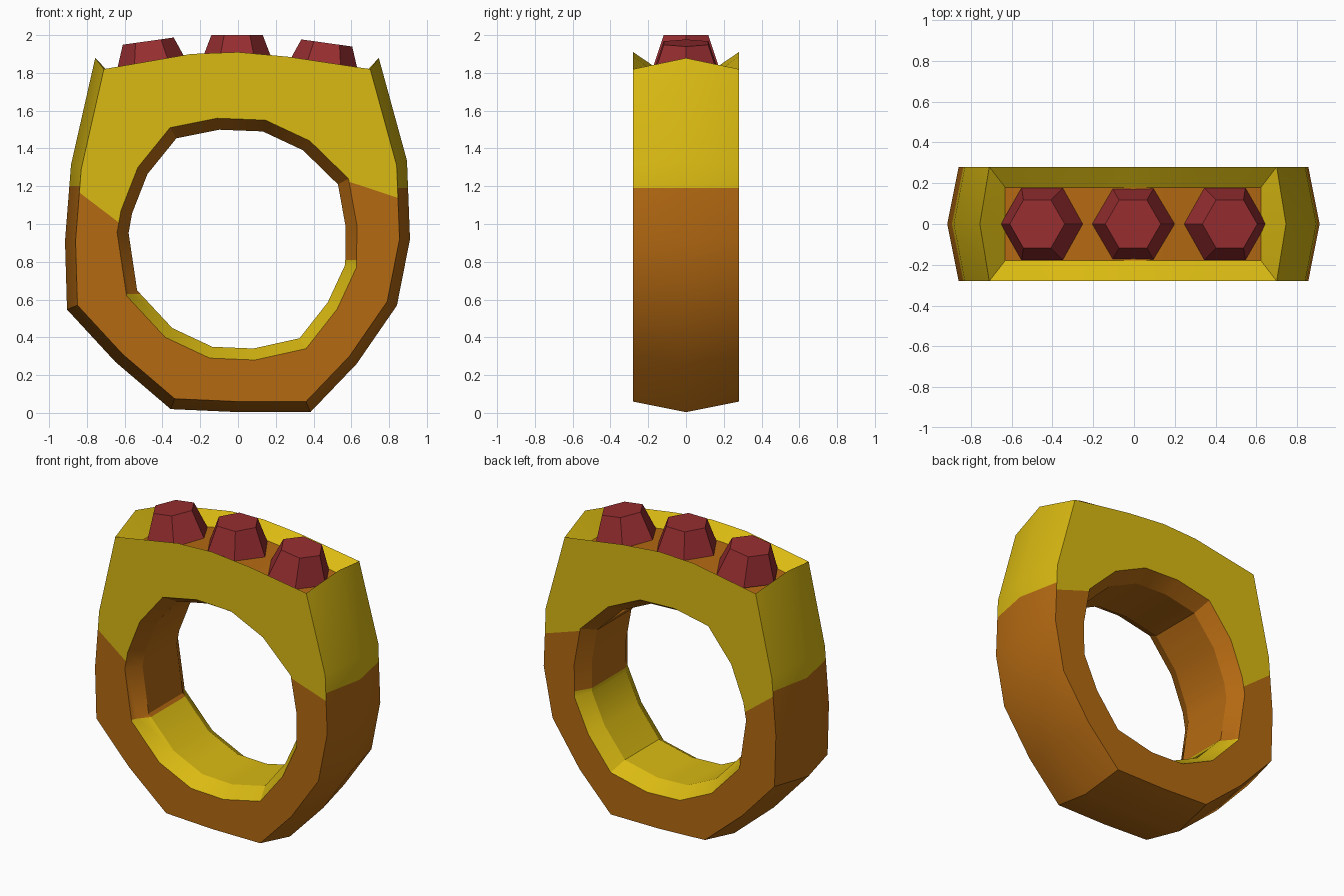
import bpy, bmesh, math
from mathutils import Vector, Matrix

if "Cube" in bpy.data.objects:
    bpy.data.objects.remove(bpy.data.objects["Cube"])


def material(name, col):
    m = bpy.data.materials.new(name)
    m.diffuse_color = (*col, 1)
    m.use_nodes = True
    m.node_tree.nodes["Principled BSDF"].inputs["Base Color"].default_value = m.diffuse_color
    return m


yellow = material("yellow gold", (0.70, 0.49, 0.006))
orange = material("orange gold", (0.46, 0.143, 0.006))
red = material("ruby red", (0.31, 0.027, 0.030))

# Front profiles of the band (x, z), clockwise from the top left corner
outer = [(-.71, 1.82), (-.25, 1.90), (0, 1.91), (.27, 1.885), (.70, 1.82), (.84, 1.31),
         (.855, .92), (.79, .59), (.59, .30), (.36, .06), (0, .06), (-.335, .075),
         (-.61, .31), (-.85, .57), (-.86, .91), (-.83, 1.29)]
hole = [(-.53, 1.30), (-.36, 1.51), (-.11, 1.56), (.145, 1.55), (.38, 1.44), (.585, 1.24),
        (.63, .99), (.627, .77), (.525, .55), (.36, .34), (.09, .28), (-.15, .29),
        (-.385, .40), (-.59, .62), (-.64, .955), (-.62, 1.07)]
N, CZ, HALF, SEAT = 16, 0.92, 0.28, 0.18


def scaled(pts, s):
    return [(x * s, CZ + (z - CZ) * s) for x, z in pts]


bm = bmesh.new()


def loop(pts, y):
    return [bm.verts.new((x, y, z)) for x, z in pts]


SIDE, RIM, INSIDE, TOP, PLATE = range(5)


def face(kind, *verts):
    bm.faces.new(verts).material_index = kind


seat_pts = [(x * .89, z - .068) for x, z in outer[:5]]
ridge = {i: bm.verts.new((x, 0, z)) for i, (x, z) in enumerate(scaled(outer, 1.065))
         if i == 0 or i >= 4}
bore, seat, edge = {}, {}, {}
for s in (-1, 1):
    o, h = loop(outer, s * HALF), loop(hole, s * HALF)
    b, p = loop(scaled(hole, .905), s * 0.18), loop(seat_pts, s * SEAT)
    edge[s], bore[s], seat[s] = o, b, p
    for i in range(N):
        j = (i + 1) % N
        face(SIDE, o[i], o[j], h[j], h[i])
        face(INSIDE, h[i], h[j], b[j], b[i])
        if i < 4:
            face(TOP, o[i], o[j], p[j], p[i])
        else:
            face(RIM, o[i], o[j], ridge[j], ridge[i])
    for k in (0, 4):
        face(TOP, o[k], ridge[k], p[k])
for i in range(N):
    j = (i + 1) % N
    face(INSIDE, bore[-1][i], bore[-1][j], bore[1][j], bore[1][i])
    if i < 4:
        face(PLATE, seat[-1][i], seat[-1][j], seat[1][j], seat[1][i])
for k in (0, 4):
    face(TOP, seat[-1][k], ridge[k], seat[1][k])

# Colour boundaries: (kind, side of x, point on line x, z, slope)
cuts = [(SIDE, -1, -.66, 1.03, -.76), (SIDE, 1, .63, 1.21, -.33),
        (RIM, -1, -.9, 1.20, 0), (RIM, 1, .9, 1.19, 0),
        (INSIDE, -1, -.6, .63, 0), (INSIDE, 1, .6, .81, 0)]
for kind, sx, x, z, m in cuts:
    fs = [f for f in bm.faces
          if f.material_index == kind and f.calc_center_median().x * sx > 0]
    geom = set(fs)
    for f in fs:
        geom.update(f.edges)
        geom.update(f.verts)
    bmesh.ops.bisect_plane(bm, geom=list(geom), dist=1e-4,
                           plane_co=(x, 0, z), plane_no=Vector((-m, 0, 1)).normalized())

# Yellow head and orange shank outside, the reverse inside
for f in bm.faces:
    kind, c = f.material_index, f.calc_center_median()
    if kind in (TOP, PLATE):
        f.material_index = int(kind == PLATE)
        continue
    sx = 1 if c.x > 0 else -1
    x, z, m = next(t[2:] for t in cuts if t[0] == kind and t[1] == sx)
    above = c.z > z + m * (c.x - x)
    f.material_index = int(above == (kind == INSIDE))
bmesh.ops.recalc_face_normals(bm, faces=bm.faces[:])


def finish(name, mesh_bm, mats):
    me = bpy.data.meshes.new(name)
    mesh_bm.to_mesh(me)
    mesh_bm.free()
    ob = bpy.data.objects.new(name, me)
    bpy.context.collection.objects.link(ob)
    for m in mats:
        me.materials.append(m)
    return ob


band = finish("ring_band", bm, [yellow, orange])
bpy.context.view_layer.objects.active = band
band.select_set(True)
bpy.ops.object.shade_smooth_by_angle(angle=math.radians(30))

# Three six-sided stones following the curved top
for name, x, z, tilt in (("left_stone", -.45, 1.79, -8), ("middle_stone", -.005, 1.82, 0),
                         ("right_stone", .445, 1.78, 8)):
    g = bmesh.new()
    bmesh.ops.create_cone(g, cap_ends=True, segments=6, radius1=.205, radius2=.136, depth=.18,
                          matrix=Matrix.Translation((0, 0, .09)))
    if abs(max(v.co.x for v in g.verts) - .205) > .001:  # points face left and right
        bmesh.ops.rotate(g, verts=g.verts[:], matrix=Matrix.Rotation(math.pi / 6, 3, 'Z'))
    stone = finish(name, g, [red])
    stone.location = (x, 0, z)
    stone.rotation_euler = (0, math.radians(tilt), 0)
